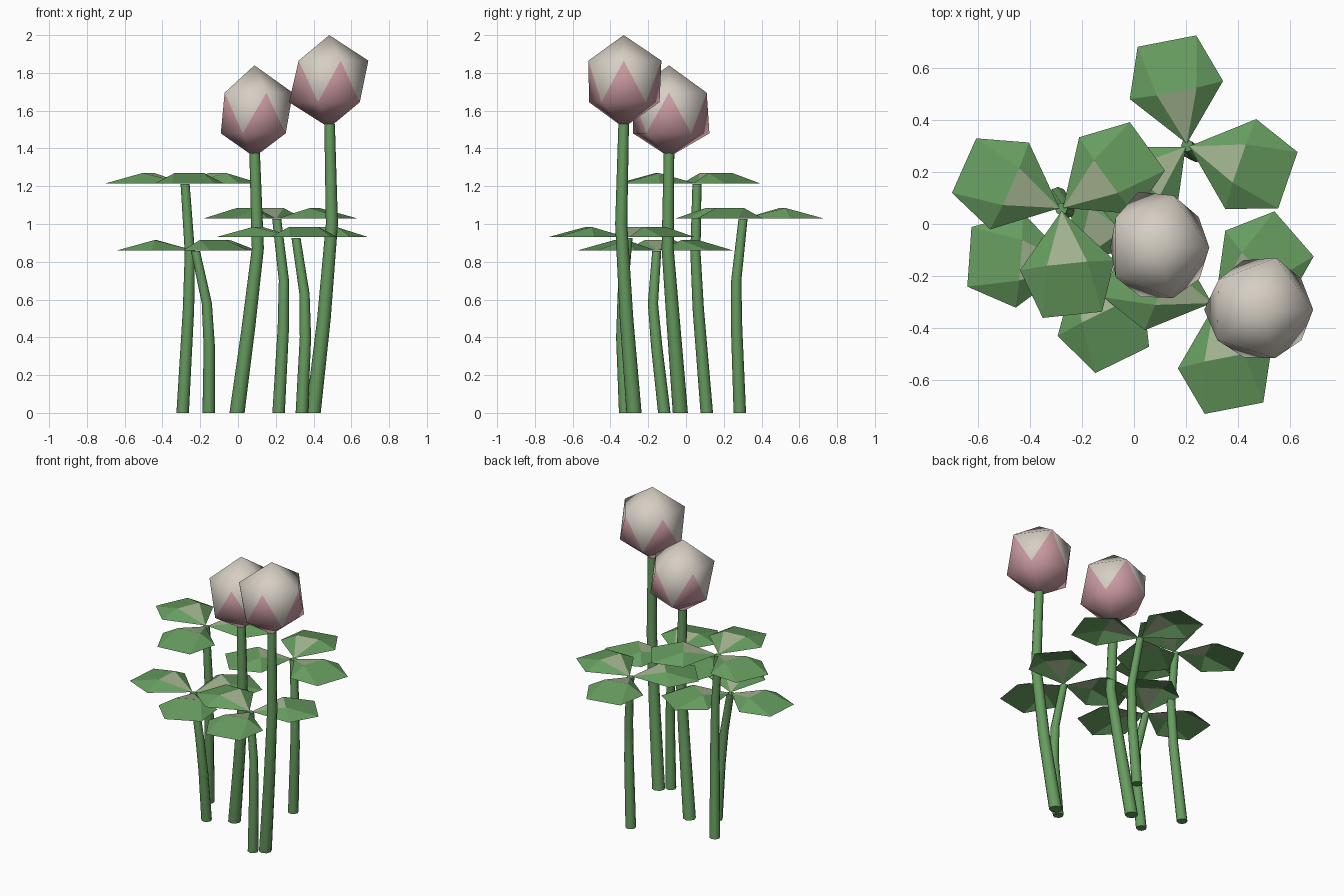
import bpy, math
from mathutils import Vector

if "Cube" in bpy.data.objects:
    bpy.data.objects.remove(bpy.data.objects["Cube"])


def material(name, rgb):
    m = bpy.data.materials.new(name)
    m.diffuse_color = (*rgb, 1)
    m.use_nodes = True
    m.node_tree.nodes["Principled BSDF"].inputs["Base Color"].default_value = m.diffuse_color
    return m


GREEN = material("leaf green", (0.135, 0.335, 0.115))
PALE = material("pale leaf green", (0.37, 0.46, 0.28))
CREAM = material("petal cream", (0.67, 0.62, 0.55))
PINK = material("petal pink", (0.60, 0.33, 0.36))


def make(name, verts, faces, mats, index=None, smooth=False):
    me = bpy.data.meshes.new(name)
    me.from_pydata([tuple(v) for v in verts], [], faces)
    for m in mats:
        me.materials.append(m)
    for i, p in enumerate(me.polygons):
        p.use_smooth = smooth
        if index:
            p.material_index = index[i]
    me.update()
    ob = bpy.data.objects.new(name, me)
    bpy.context.collection.objects.link(ob)
    return ob


def stem(name, path, r0, r1, n=8):
    """Tapered bent tube through a few points, capped at both ends."""
    verts, faces = [], []
    last = len(path) - 1
    for i, p in enumerate(path):
        r = r0 + (r1 - r0) * i / last
        for k in range(n):
            a = 2 * math.pi * k / n
            verts.append((p[0] + r * math.cos(a), p[1] + r * math.sin(a), p[2]))
    for i in range(last):
        for k in range(n):
            k2 = (k + 1) % n
            faces.append((i * n + k, i * n + k2, (i + 1) * n + k2, (i + 1) * n + k))
    faces.append(tuple(reversed(range(n))))
    faces.append(tuple(last * n + k for k in range(n)))
    ob = make(name, verts, faces, [GREEN], smooth=True)
    bpy.context.view_layer.objects.active = ob
    ob.select_set(True)
    bpy.ops.object.shade_smooth_by_angle(angle=math.radians(50))
    ob.select_set(False)


# Leaflet points: distance along, sideways, height (hub, side, tip, fold)
LEAFLET = [(0.008, 0, 0),
           (0.218, 0.183, 0.0), (0.41, 0.115, 0.0),
           (0.41, -0.115, 0.0), (0.218, -0.183, 0.0),
           (0.212, 0.078, 0.055), (0.212, -0.078, 0.055)]
LEAFLET_FACES = [(0, 6, 5), (0, 5, 1), (0, 4, 6), (5, 2, 1), (6, 4, 3), (5, 6, 3, 2)]


def leaf(name, hub, azimuth):
    """Three folded leaflets around a hub, with a pale inner triangle on each."""
    verts, faces, index = [], [], []
    for j in range(3):
        a = math.radians(azimuth + 120 * j)
        u = Vector((math.cos(a), math.sin(a), 0))
        v = Vector((-math.sin(a), math.cos(a), 0))
        base = len(verts)
        for d, s, h in LEAFLET:
            verts.append(Vector(hub) + u * d + v * s + Vector((0, 0, h)))
        faces += [tuple(base + i for i in f) for f in LEAFLET_FACES]
        index += [1, 0, 0, 0, 0, 0]
    make(name, verts, faces, [GREEN, PALE], index)


def bud(name, x, y, bottom, top, upper, lower, z_low, z_up):
    """Twenty-faced bud: lower cap and upward triangles pink, the rest cream."""
    verts = [(x, y, bottom)]
    for radii, offset, z in ((lower, 36, z_low), (upper, 0, z_up)):
        for k, r in enumerate(radii):
            a = math.radians(offset + 72 * k)
            verts.append((x + r * math.cos(a), y + r * math.sin(a), z))
    verts.append((x, y, top))
    faces, index = [], []
    for k in range(5):
        l0, l1 = 1 + k, 1 + (k + 1) % 5
        u0, u1 = 6 + k, 6 + (k + 1) % 5
        faces += [(0, l1, l0), (l0, l1, u1), (l0, u1, u0), (u0, u1, 11)]
        index += [1, 1, 0, 0]
    make(name, verts, faces, [CREAM, PINK], index, smooth=True)


# Flower stems and buds
stem("short_flower_stem", [(-0.005, -0.03, 0), (0.055, -0.065, 0.45),
                           (0.105, -0.097, 0.87), (0.088, -0.09, 1.38)], 0.04, 0.028)
stem("tall_flower_stem", [(0.398, -0.275, 0), (0.455, -0.315, 0.5),
                          (0.497, -0.343, 1.0), (0.485, -0.33, 1.53)], 0.04, 0.028)
bud("short_bud", 0.087, -0.09, 1.355, 1.84,
    (0.203, 0.21, 0.195, 0.195, 0.205), (0.2, 0.225, 0.178, 0.2, 0.205), 1.48, 1.695)
bud("tall_bud", 0.483, -0.33, 1.51, 2.0,
    (0.207, 0.21, 0.195, 0.2, 0.196), (0.2, 0.2, 0.213, 0.193, 0.2), 1.645, 1.865)

# Leaf stems: base, bend, top; then leaf azimuth
LEAVES = {
    "left_back": ((-0.293, 0.11, 0), (-0.262, 0.065, 0.55), (-0.255, 0.05, 0.85),
                  (-0.28, 0.058, 1.215), 36),
    "back": ((0.215, 0.285, 0), (0.24, 0.268, 0.45), (0.243, 0.266, 0.7),
             (0.205, 0.302, 1.03), 101),
    "left_front": ((-0.155, -0.115, 0), (-0.152, -0.155, 0.35), (-0.165, -0.175, 0.58),
                   (-0.225, -0.155, 0.86), 56),
    "right_front": ((0.338, -0.322, 0), (0.357, -0.34, 0.4), (0.352, -0.335, 0.63),
                    (0.307, -0.307, 0.93), 41),
}
for part, (p0, p1, p2, hub, az) in LEAVES.items():
    stem(part + "_leaf_stem", [p0, p1, p2, (hub[0], hub[1], hub[2] - 0.003)], 0.033, 0.024)
    leaf(part + "_leaf", hub, az)
